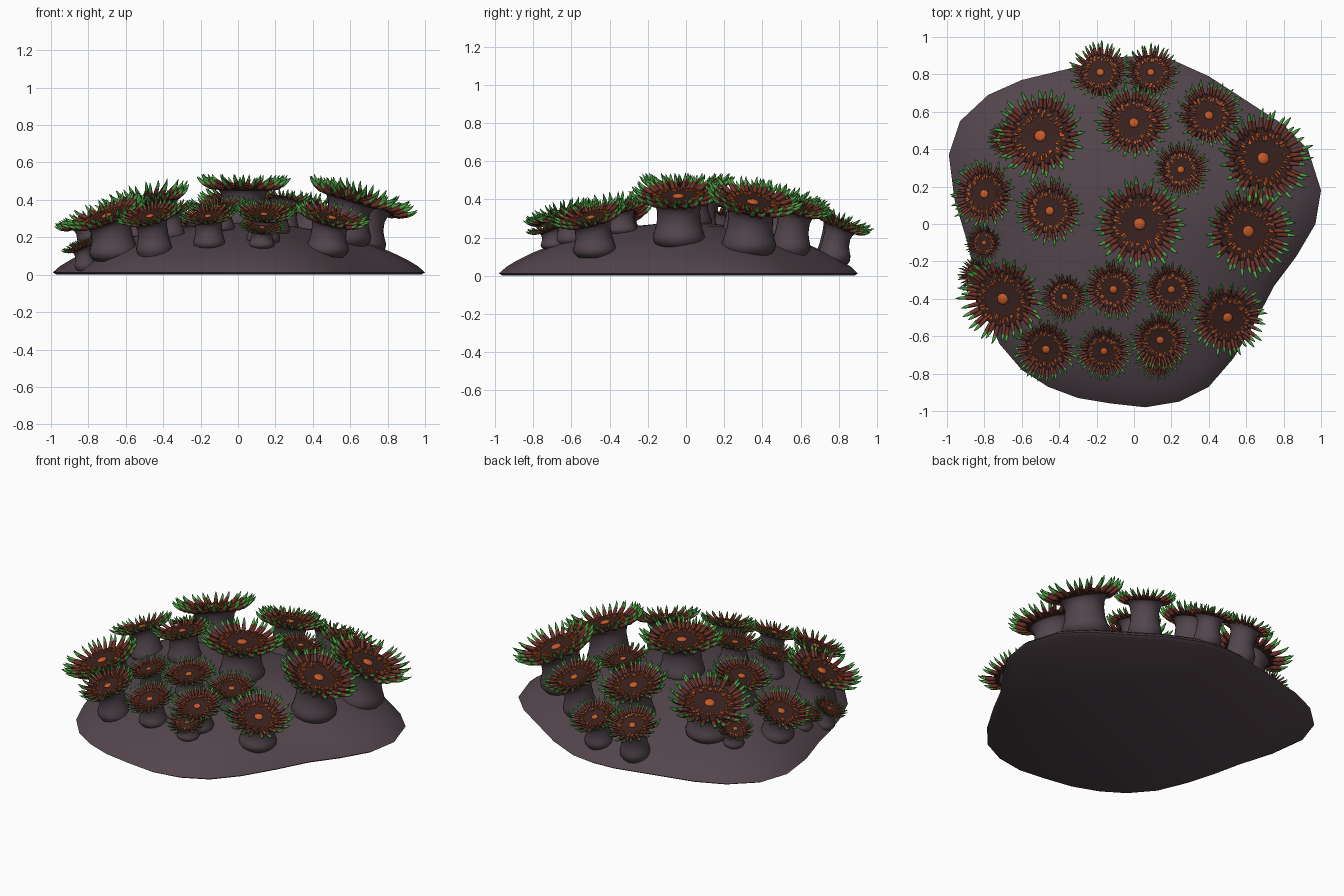
import bpy, bmesh, math, random
from mathutils import Vector, Matrix
from mathutils.bvhtree import BVHTree

random.seed(4)
if "Cube" in bpy.data.objects:
    bpy.data.objects.remove(bpy.data.objects["Cube"])


def make_material(name, rgb):
    mat = bpy.data.materials.new(name)
    mat.use_nodes = True
    mat.diffuse_color = (*rgb, 1)
    mat.node_tree.nodes["Principled BSDF"].inputs["Base Color"].default_value = (*rgb, 1)
    return mat


ROCK = make_material("mauve rock", (0.086, 0.06, 0.073))
DISC = make_material("dark brown", (0.04, 0.016, 0.014))
RED = make_material("russet", (0.15, 0.034, 0.022))
GREEN = make_material("leaf green", (0.07, 0.36, 0.06))
ORANGE = make_material("orange", (0.55, 0.1, 0.02))


def make_mesh(name, bm, *mats, angle=50):
    bmesh.ops.recalc_face_normals(bm, faces=bm.faces)
    mesh = bpy.data.meshes.new(name)
    bm.to_mesh(mesh)
    bm.free()
    for mat in mats:
        mesh.materials.append(mat)
    mesh.shade_smooth()
    mesh.set_sharp_from_angle(angle=math.radians(angle))
    return mesh


def place(name, mesh, matrix=Matrix()):
    obj = bpy.data.objects.new(name, mesh)
    bpy.context.collection.objects.link(obj)
    obj.matrix_world = matrix
    return obj


def loft(bm, rings):
    """Bridge successive closed rings of points, cap both ends, return the bands."""
    loops = [[bm.verts.new(p) for p in ring] for ring in rings]
    bands = []
    for a, b in zip(loops, loops[1:]):
        n = len(a)
        bands.append([bm.faces.new((a[i], a[(i + 1) % n], b[(i + 1) % n], b[i]))
                      for i in range(n)])
    bm.faces.new(loops[0][::-1])
    bm.faces.new(loops[-1])
    return bands


def circle(radius, z, sides=28):
    return [Vector((radius * math.cos(i * math.tau / sides),
                    radius * math.sin(i * math.tau / sides), z)) for i in range(sides)]


# Rock mound: an irregular outline shrunk upward along a dome curve
OUTLINE = [(-.99, .37), (-.93, .55), (-.78, .69), (-.6, .77), (-.35, .83), (-.1, .89),
           (.05, .9), (.2, .88), (.4, .79), (.6, .66), (.8, .53), (.93, .4), (1, .18),
           (.97, 0), (.87, -.17), (.75, -.33), (.65, -.52), (.53, -.72), (.4, -.87),
           (.24, -.95), (.06, -.98), (-.12, -.96), (-.3, -.93), (-.46, -.87), (-.6, -.78),
           (-.72, -.64), (-.8, -.45), (-.85, -.28), (-.89, -.1), (-.96, .13)]


def mound_ring(t, z):
    return [(x * t, y * t, z) for x, y in OUTLINE]


bm = bmesh.new()
rings = [mound_ring(.98, 0), mound_ring(1, .012)]
for t in (.96, .9, .82, .72, .6, .45, .3, .15, .04):
    rings.append(mound_ring(t, .012 + .265 * (1 - t * t) ** .8))
loft(bm, rings)
surface = BVHTree.FromBMesh(bm)
place("rock_mound", make_mesh("rock_mound", bm, ROCK))

# Head parts below are made once at unit radius and shared by every polyp
# Oral disc with a slightly raised lip
bm = bmesh.new()
loft(bm, [circle(.5, -.12), circle(.68, -.02), circle(.66, .03), circle(.58, .04),
          circle(.4, .02), circle(.12, .02)])
disc_mesh = make_mesh("oral_disc", bm, DISC)

# Mouth dome
bm = bmesh.new()
bmesh.ops.create_icosphere(bm, subdivisions=2, radius=.135,
                           matrix=Matrix.Translation((0, 0, .03)) @ Matrix.Diagonal((1, 1, .4, 1)))
mouth_mesh = make_mesh("mouth", bm, ORANGE)

# Flecks: short radial dashes scattered round the disc and up between the tentacles
bm = bmesh.new()
FLECKS = 44
for i in range(FLECKS):
    spin = Matrix.Rotation((i + random.uniform(-.3, .3)) * math.tau / FLECKS, 4, 'Z')
    r = random.uniform(.43, .57)
    size = Matrix.Diagonal((random.uniform(.06, .12), random.uniform(.03, .05), .04, 1))
    bmesh.ops.create_cube(bm, size=1,
                          matrix=spin @ Matrix.Translation((r, 0, .05)) @ size)
fleck_mesh = make_mesh("disc_flecks", bm, ORANGE)


# Tentacles: tapered tubes following an upturned path, green at the tips
def tentacle(bm, path, angle, reach):
    spin = Matrix.Rotation(angle, 3, 'Z')
    root = path[0][0]
    rings = []
    for r, z, width in path:
        ring = []
        for k in range(6):
            a = k * math.tau / 6
            ring.append(spin @ Vector((root + (r - root) * reach - .4 * width * math.sin(a),
                                       width * math.cos(a), z + width * math.sin(a))))
        rings.append(ring)
    for band in loft(bm, rings)[-2:]:
        for face in band:
            face.material_index = 1


OUTER = [(.6, -.03, .055), (.74, -.01, .06), (.9, .06, .046), (1, .13, .032), (1.07, .21, .006)]
INNER = [(.59, .02, .045), (.69, .06, .052), (.82, .13, .042), (.9, .19, .03), (.95, .27, .006)]
COUNT = 19
bm = bmesh.new()
for path, offset in ((OUTER, 0), (INNER, .5)):
    for i in range(COUNT):
        angle = (i + offset + random.uniform(-.18, .18)) * math.tau / COUNT
        tentacle(bm, path, angle, random.uniform(.88, 1.1))
tentacle_mesh = make_mesh("tentacles", bm, RED, GREEN, angle=100)

# Polyps: head x, y, z and overall radius
POLYPS = [(.03, 0, .47, .24), (.61, -.04, .41, .24), (.69, .35, .38, .25),
          (.4, .58, .35, .18), (.25, .29, .4, .15), (0, .54, .39, .2),
          (.09, .81, .26, .15), (-.18, .81, .28, .16), (-.5, .47, .38, .24),
          (-.45, .07, .39, .18), (-.8, .16, .29, .18), (-.8, -.1, .18, .1),
          (-.7, -.4, .31, .23), (-.37, -.39, .34, .13), (-.11, -.35, .36, .16),
          (.2, -.35, .35, .15), (.14, -.62, .32, .16), (-.16, -.68, .31, .15),
          (-.47, -.67, .31, .17), (.5, -.5, .3, .2), (-.84, -.28, .15, .1),
          (.13, -.71, .25, .12), (-.67, .45, .25, .11)]

# Stalk profile from foot to collar: position along the stalk, radius
STALK = [(-.2, .42), (-.06, .55), (.06, .57), (.2, .53), (.4, .48), (.65, .47),
         (.8, .5), (.92, .57), (.98, .67)]

for n, (x, y, z, radius) in enumerate(POLYPS, 1):
    head = Vector((x, y, z))
    # Heads lean outward, more so towards the rim
    lean = .42 * min(math.hypot(x, y) / .9, 1)
    axis = Vector((-y, x, 0)).normalized()

    def tilt(amount):
        return Matrix.Rotation(lean * amount, 3, axis)

    up = tilt(1) @ Vector((0, 0, 1))
    # Foot stands on the rock, more upright than the head
    down = tilt(.55) @ Vector((0, 0, -1))
    foot = surface.ray_cast(head, down)[0] or head + down * .1
    bend = head - up * (head - foot).length * .5

    # Stalk: swollen foot, narrow waist, flared collar, along a gentle bend
    bm = bmesh.new()
    rings = []
    for s, r in STALK:
        centre = foot * (1 - s) ** 2 + bend * 2 * s * (1 - s) + head * s * s
        turn = tilt(max(s, .1))
        rings.append([centre + turn @ p for p in circle(r * radius, 0)])
    loft(bm, rings)
    place(f"stalk_{n}", make_mesh("stalk", bm, ROCK))

    spin = Matrix.Rotation(random.uniform(0, math.tau), 4, 'Z')
    matrix = Matrix.Translation(head) @ tilt(1).to_4x4() @ spin @ Matrix.Scale(radius, 4)
    for part, mesh in (("oral_disc", disc_mesh), ("mouth", mouth_mesh),
                       ("disc_flecks", fleck_mesh), ("tentacles", tentacle_mesh)):
        place(f"{part}_{n}", mesh, matrix)
